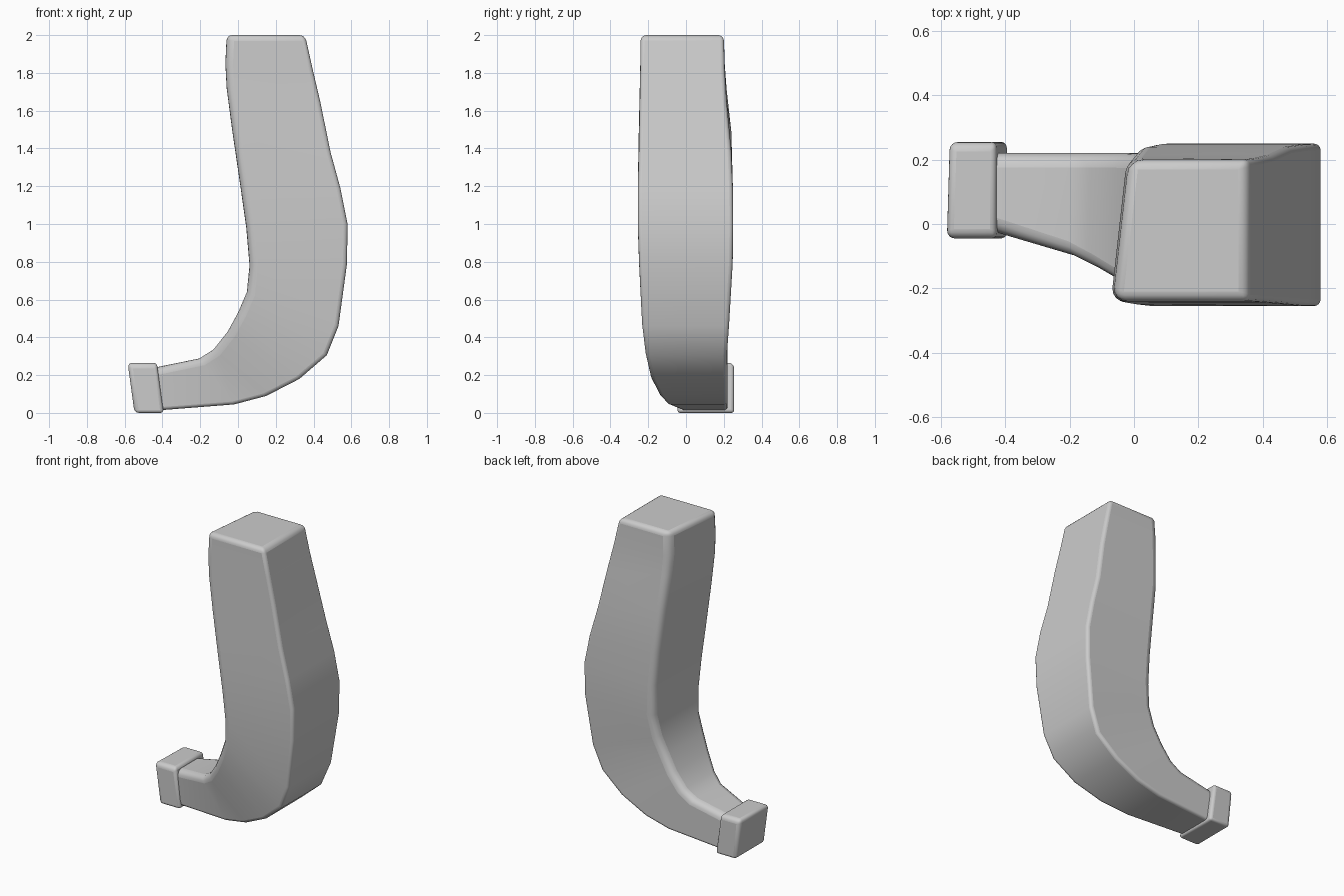
import bpy, bmesh

if "Cube" in bpy.data.objects:
    bpy.data.objects.remove(bpy.data.objects["Cube"])

def finish(bm, name, width):
    bmesh.ops.recalc_face_normals(bm, faces=bm.faces)
    me = bpy.data.meshes.new(name)
    bm.to_mesh(me)
    bm.free()
    ob = bpy.data.objects.new(name, me)
    bpy.context.collection.objects.link(ob)
    mod = ob.modifiers.new("Rounding", 'BEVEL')
    mod.width, mod.segments = width, 4
    mod.limit_method = 'WEIGHT'
    mod.use_clamp_overlap = False
    bpy.context.view_layer.objects.active = ob
    ob.select_set(True)
    bpy.ops.object.shade_smooth_by_angle(angle=0.7)
    ob.select_set(False)
    return ob

def loft(name, sections, width, w_inner, w_outer, w_ends):
    """Sections: inner x, z, outer x, z, y min, y max, back skew of inner edge."""
    bm = bmesh.new()
    wt = bm.edges.layers.float.new("bevel_weight_edge")
    rings = []
    for xi, zi, xo, zo, y0, y1, sk in sections:
        rings.append([bm.verts.new(c) for c in
                      ((xi, y0, zi), (xo, y0, zo), (xo, y1, zo), (xi + sk, y1, zi))])
    for a, b in zip(rings, rings[1:]):
        for i in range(4):
            j = (i + 1) % 4
            bm.faces.new((a[i], a[j], b[j], b[i]))
    for r, w in zip((rings[0], rings[-1]), w_ends):
        bm.faces.new(r)
        for i in range(4):
            bm.edges.get((r[i], r[(i + 1) % 4]))[wt] = w
    for a, b in zip(rings, rings[1:]):
        for i in range(4):
            bm.edges.get((a[i], b[i]))[wt] = w_inner if i in (0, 3) else w_outer
    return finish(bm, name, width)

# Curved tapering grip, from top to tip
loft("curved_grip", [
    (-0.065, 2.00, 0.355, 2.00, -0.240, 0.200, 0.05),
    (-0.072, 1.85, 0.395, 1.82, -0.242, 0.205, 0.05),
    (-0.065, 1.72, 0.435, 1.65, -0.245, 0.215, 0.05),
    (-0.035, 1.50, 0.490, 1.38, -0.250, 0.240, 0.04),
    (0.010, 1.20, 0.542, 1.19, -0.255, 0.248, 0.03),
    (0.042, 0.98, 0.580, 1.00, -0.255, 0.250, 0.02),
    (0.060, 0.78, 0.577, 0.79, -0.248, 0.247, 0.01),
    (0.047, 0.64, 0.532, 0.46, -0.232, 0.228, 0.0),
    (0.000, 0.53, 0.470, 0.305, -0.213, 0.217, 0.0),
    (-0.055, 0.43, 0.325, 0.18, -0.185, 0.220, 0.0),
    (-0.130, 0.335, 0.150, 0.09, -0.140, 0.220, 0.0),
    (-0.205, 0.288, -0.020, 0.045, -0.100, 0.220, 0.0),
    (-0.450, 0.238, -0.440, 0.012, -0.020, 0.220, 0.0),
], 0.05, 0.9, 0.4, (0.6, 0.0))

# End cap block on the tip
loft("end_cap", [
    (-0.430, 0.265, -0.393, 0.0, -0.045, 0.255, 0.0),
    (-0.585, 0.265, -0.548, 0.0, -0.045, 0.255, 0.01),
], 0.03, 1.0, 0.5, (0.6, 0.8))
